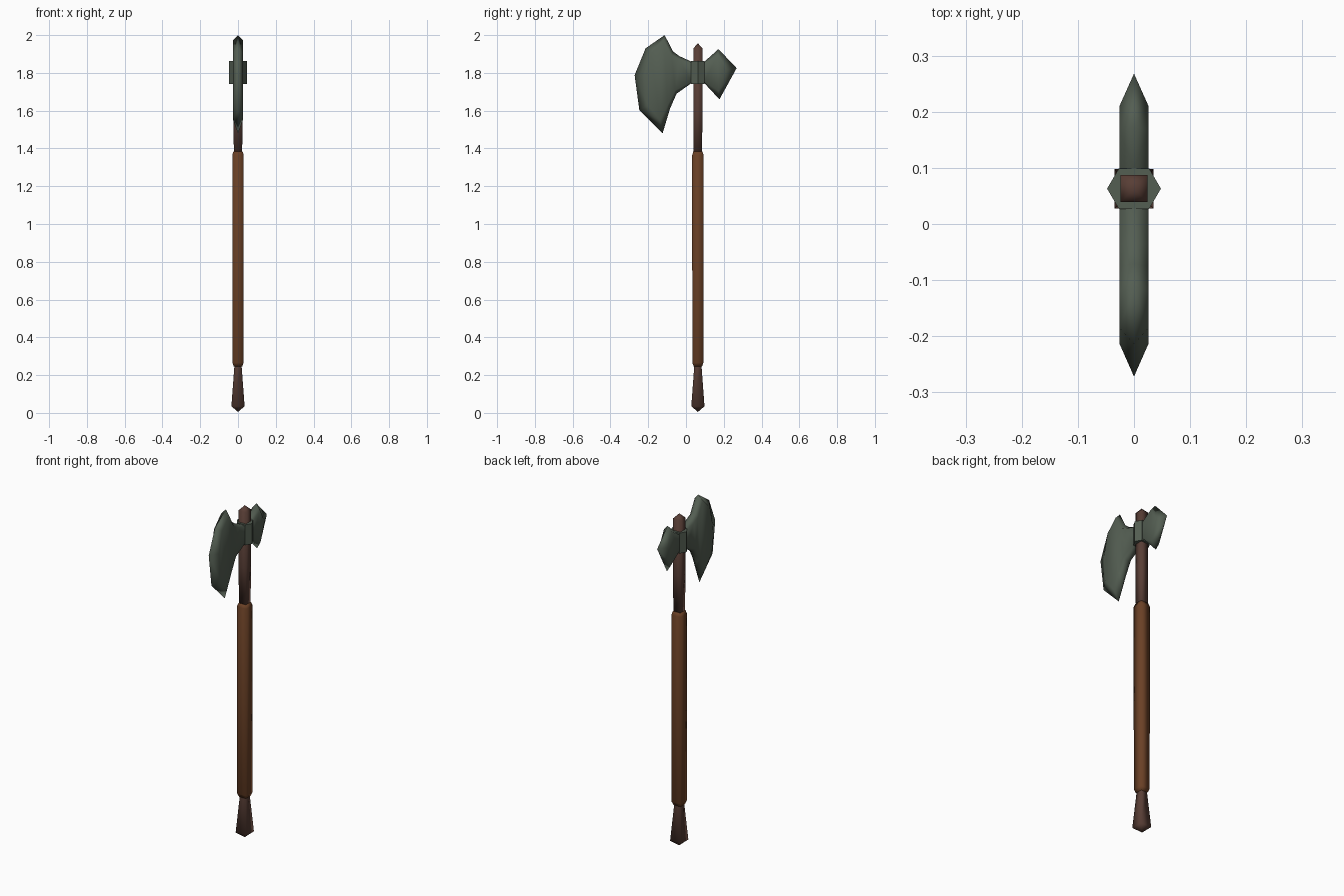
import bpy, bmesh

if "Cube" in bpy.data.objects:
    bpy.data.objects.remove(bpy.data.objects["Cube"])

CY = 0.063  # handle axis offset in y


def material(name, col):
    m = bpy.data.materials.new(name)
    m.diffuse_color = (*col, 1)
    m.use_nodes = True
    m.node_tree.nodes["Principled BSDF"].inputs["Base Color"].default_value = m.diffuse_color
    return m


STEEL = material("green grey steel", (0.088, 0.112, 0.085))
WOOD = material("dark red wood", (0.098, 0.048, 0.036))
WRAP = material("brown leather", (0.145, 0.052, 0.019))


def finish(name, bm, mat, smooth):
    bmesh.ops.remove_doubles(bm, verts=bm.verts, dist=1e-5)
    bmesh.ops.recalc_face_normals(bm, faces=bm.faces)
    me = bpy.data.meshes.new(name)
    bm.to_mesh(me)
    bm.free()
    me.materials.append(mat)
    for p in me.polygons:
        p.use_smooth = smooth
    ob = bpy.data.objects.new(name, me)
    bpy.context.collection.objects.link(ob)
    return ob


def loft(name, section, levels, mat, smooth=True):
    """Stack scaled copies of a section; scale 0 gives a point."""
    bm = bmesh.new()
    rings = []
    for s, z in levels:
        if s == 0:
            rings.append([bm.verts.new((0, CY, z))] * len(section))
        else:
            rings.append([bm.verts.new((x * s, CY + y * s, z)) for x, y in section])
    n = len(section)
    for a, b in zip(rings, rings[1:]):
        for i in range(n):
            j = (i + 1) % n
            bm.faces.new(list(dict.fromkeys((a[i], a[j], b[j], b[i]))))
    for r in (rings[0], rings[-1]):
        if len(set(r)) == n:
            bm.faces.new(r)
    return finish(name, bm, mat, smooth)


def blade(name, pairs, half=0.026):
    """Thin outer rim at x=0, with raised flat cheeks on both sides."""
    bm = bmesh.new()
    rim = [bm.verts.new((0, p[0], p[1])) for p in pairs]
    n = len(pairs)
    for side in (-half, half):
        cheek = [bm.verts.new((side, p[2], p[3])) for p in pairs]
        for i in range(n):
            j = (i + 1) % n
            bm.faces.new((rim[i], rim[j], cheek[j], cheek[i]))
        f = bm.faces.new(cheek)
        bmesh.ops.triangulate(bm, faces=[f])
    return finish(name, bm, STEEL, True)


SQUARE = [(-1, -1), (1, -1), (1, 1), (-1, 1)]
HEXAGON = [(-0.048, 0), (-0.027, -0.036), (0.027, -0.036),
           (0.048, 0), (0.027, 0.036), (-0.027, 0.036)]

# Handle: flared pommel, wrapped grip, bare shaft with pointed top
loft("pommel", SQUARE, [(0, 0.005), (0.035, 0.035), (0.019, 0.25), (0.019, 0.27)], WOOD)
loft("grip", SQUARE, [(0.022, 0.245), (0.029, 0.265), (0.030, 0.8),
                      (0.030, 1.365), (0.024, 1.385)], WRAP)
loft("shaft", SQUARE, [(0.022, 1.36), (0.024, 1.6), (0.024, 1.93), (0, 1.957)], WOOD)

# Collar around the shaft
loft("collar", HEXAGON, [(1, 1.742), (1, 1.862)], STEEL, False)

# Blades: rim y, rim z, cheek y, cheek z
blade("main_blade", [
    (0.05, 1.858, 0.05, 1.850), (0.028, 1.860, 0.028, 1.852),
    (-0.034, 1.888, -0.036, 1.872), (-0.07, 1.915, -0.076, 1.892),
    (-0.113, 2.0, -0.119, 1.972), (-0.214, 1.930, -0.185, 1.905),
    (-0.272, 1.788, -0.213, 1.785), (-0.247, 1.603, -0.203, 1.63),
    (-0.124, 1.48, -0.136, 1.55), (-0.085, 1.61, -0.096, 1.632),
    (-0.05, 1.69, -0.056, 1.708), (0.028, 1.745, 0.028, 1.753),
    (0.05, 1.747, 0.05, 1.755)])
blade("back_spike", [
    (0.075, 1.858, 0.075, 1.85), (0.098, 1.860, 0.098, 1.85),
    (0.172, 1.926, 0.168, 1.895), (0.268, 1.825, 0.21, 1.815),
    (0.177, 1.66, 0.172, 1.705), (0.098, 1.745, 0.098, 1.755),
    (0.075, 1.747, 0.075, 1.755)])
